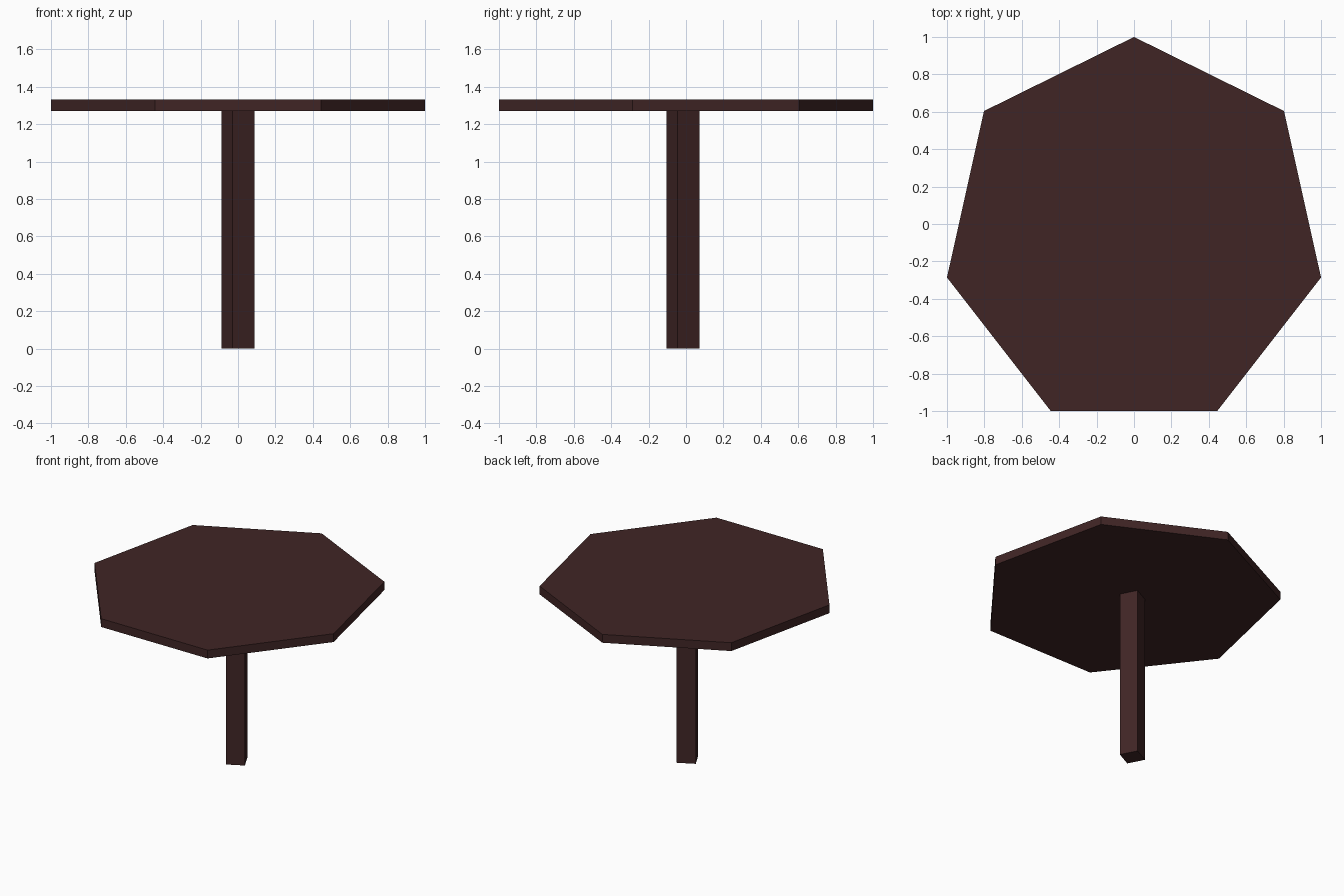
import bpy, bmesh, math

if "Cube" in bpy.data.objects:
    bpy.data.objects.remove(bpy.data.objects["Cube"])

wood = bpy.data.materials.new("dark brown wood")
wood.diffuse_color = (0.051, 0.0185, 0.0185, 1)
wood.use_nodes = True
wood.node_tree.nodes["Principled BSDF"].inputs["Base Color"].default_value = wood.diffuse_color


def prism(name, outline, z0, z1):
    """Extrude a closed counter-clockwise outline from z0 to z1."""
    bm = bmesh.new()
    base = bm.faces.new([bm.verts.new((x, y, z0)) for x, y in outline])
    ext = bmesh.ops.extrude_face_region(bm, geom=[base], use_keep_orig=True)
    for v in ext["geom"]:
        if isinstance(v, bmesh.types.BMVert):
            v.co.z = z1
    bmesh.ops.recalc_face_normals(bm, faces=bm.faces)
    mesh = bpy.data.meshes.new(name)
    bm.to_mesh(mesh)
    bm.free()
    mesh.materials.append(wood)
    ob = bpy.data.objects.new(name, mesh)
    bpy.context.collection.objects.link(ob)
    return ob


def ngon(n, rx, ry, cy, start):
    """Points of an n-sided polygon, stretched to radii rx, ry."""
    angles = [start + 2 * math.pi * i / n for i in range(n)]
    return [(rx * math.cos(a), cy + ry * math.sin(a)) for a in angles]


# Seven-sided table top, slightly stretched to fill 2 x 2
prism("table_top", ngon(7, 1.0257, 1.052, -0.052, math.pi / 2), 1.27, 1.333)

# Square post, turned a little about z
prism("post", ngon(4, 0.0935, 0.0925, -0.017, math.radians(-17.5)), 0.0, 1.272)
